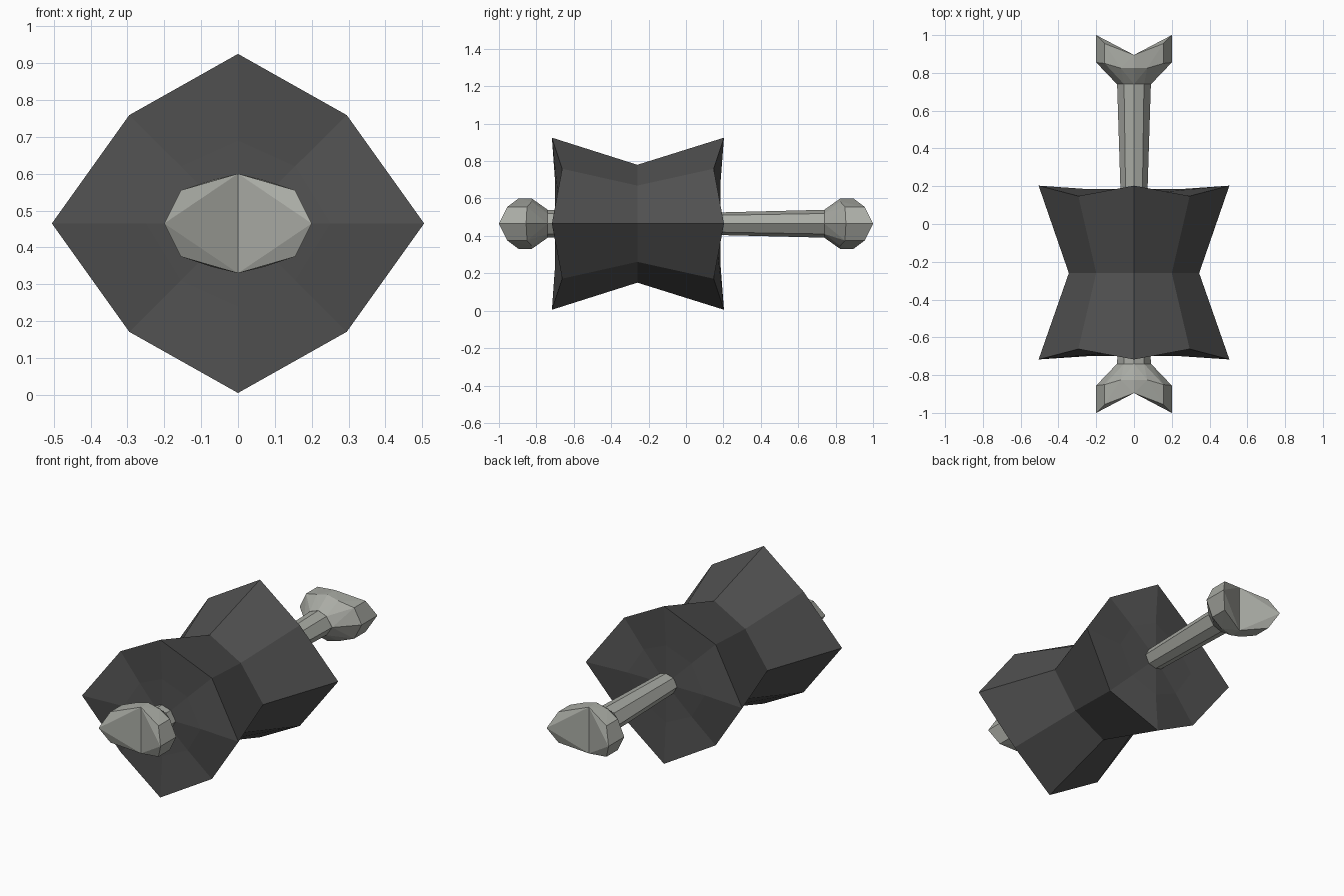
import bpy, bmesh

if "Cube" in bpy.data.objects:
    bpy.data.objects.remove(bpy.data.objects["Cube"])

ZC = 0.465  # height of the long axis


def material(name, rgb):
    m = bpy.data.materials.new(name)
    m.diffuse_color = (*rgb, 1)
    m.use_nodes = True
    m.node_tree.nodes["Principled BSDF"].inputs["Base Color"].default_value = m.diffuse_color
    return m


BONE = material("pale bone grey", (0.40, 0.41, 0.375))
DARK = material("dark grey", (0.08, 0.08, 0.08))


def finish(bm, name, mat):
    bmesh.ops.recalc_face_normals(bm, faces=bm.faces[:])
    me = bpy.data.meshes.new(name)
    bm.to_mesh(me)
    bm.free()
    me.materials.append(mat)
    ob = bpy.data.objects.new(name, me)
    ob.location.z = ZC
    bpy.context.collection.objects.link(ob)
    return ob


def octagon(rx, rz, dx, dz):
    """Eight points: four on the axes, four on the diagonals."""
    return [(rx, 0), (dx, dz), (0, rz), (-dx, dz),
            (-rx, 0), (-dx, -dz), (0, -rz), (dx, -dz)]


def loft(name, rings, mat, ends):
    """rings: (y of axis points, y of diagonal points, octagon); ends: y of the cap centres."""
    bm = bmesh.new()
    loops = [[bm.verts.new((x, yd if i % 2 else ya, z)) for i, (x, z) in enumerate(o)]
             for ya, yd, o in rings]
    for a, b in zip(loops, loops[1:]):
        for i in range(8):
            j = (i + 1) % 8
            bm.faces.new((a[i], a[j], b[j], b[i]))
    for loop, y in ((loops[0], ends[0]), (loops[-1], ends[1])):
        c = bm.verts.new((0, y, 0))
        for i in range(8):
            bm.faces.new((loop[i], loop[(i + 1) % 8], c))
    return finish(bm, name, mat)


# Dark waisted block with shallow dished ends
inner = octagon(0.25, 0.225, 0.155, 0.155)
outer = octagon(0.505, 0.46, 0.295, 0.294)
waist = octagon(0.345, 0.315, 0.20, 0.204)
loft("waisted_block", [
    (-0.70, -0.685, inner), (-0.717, -0.662, outer), (-0.26, -0.26, waist),
    (0.203, 0.148, outer), (0.185, 0.17, inner)], DARK, (-0.70, 0.185))

# Bone shaft, slimmer in the middle
neck = octagon(0.09, 0.075, 0.053, 0.055)
slim = octagon(0.066, 0.056, 0.042, 0.042)
loft("bone_shaft", [(-0.76, -0.76, neck), (0, 0, slim), (0.76, 0.76, neck)],
     BONE, (-0.76, 0.76))

# Forked bone ends: each knob is two mirrored convex lobes meeting in a notch
HALF = [(0, 0.74, 0.075), (0.053, 0.74, 0.055), (0.09, 0.74, 0),
        (0, 0.825, 0.135), (0.07, 0.825, 0.118), (0, 0.895, 0.135),
        (0.155, 0.85, 0.09), (0.155, 0.955, 0.09),
        (0.2, 0.855, 0), (0.2, 1.0, 0)]
for end, sy in (("front", -1), ("back", 1)):
    knob = bmesh.new()
    for sx in (-1, 1):
        lobe = bmesh.new()
        pts = {(sx * x, sy * y, s * z) for x, y, z in HALF for s in (-1, 1)}
        for p in sorted(pts):
            lobe.verts.new(p)
        bmesh.ops.convex_hull(lobe, input=lobe.verts[:])
        # open the hidden side where the lobes join
        wall = [f for f in lobe.faces if all(abs(v.co.x) < 1e-5 for v in f.verts)]
        bmesh.ops.delete(lobe, geom=wall, context='FACES')
        tmp = bpy.data.meshes.new("lobe")
        lobe.to_mesh(tmp)
        lobe.free()
        knob.from_mesh(tmp)
        bpy.data.meshes.remove(tmp)
    bmesh.ops.remove_doubles(knob, verts=knob.verts[:], dist=1e-4)
    finish(knob, end + "_bone_knob", BONE)
